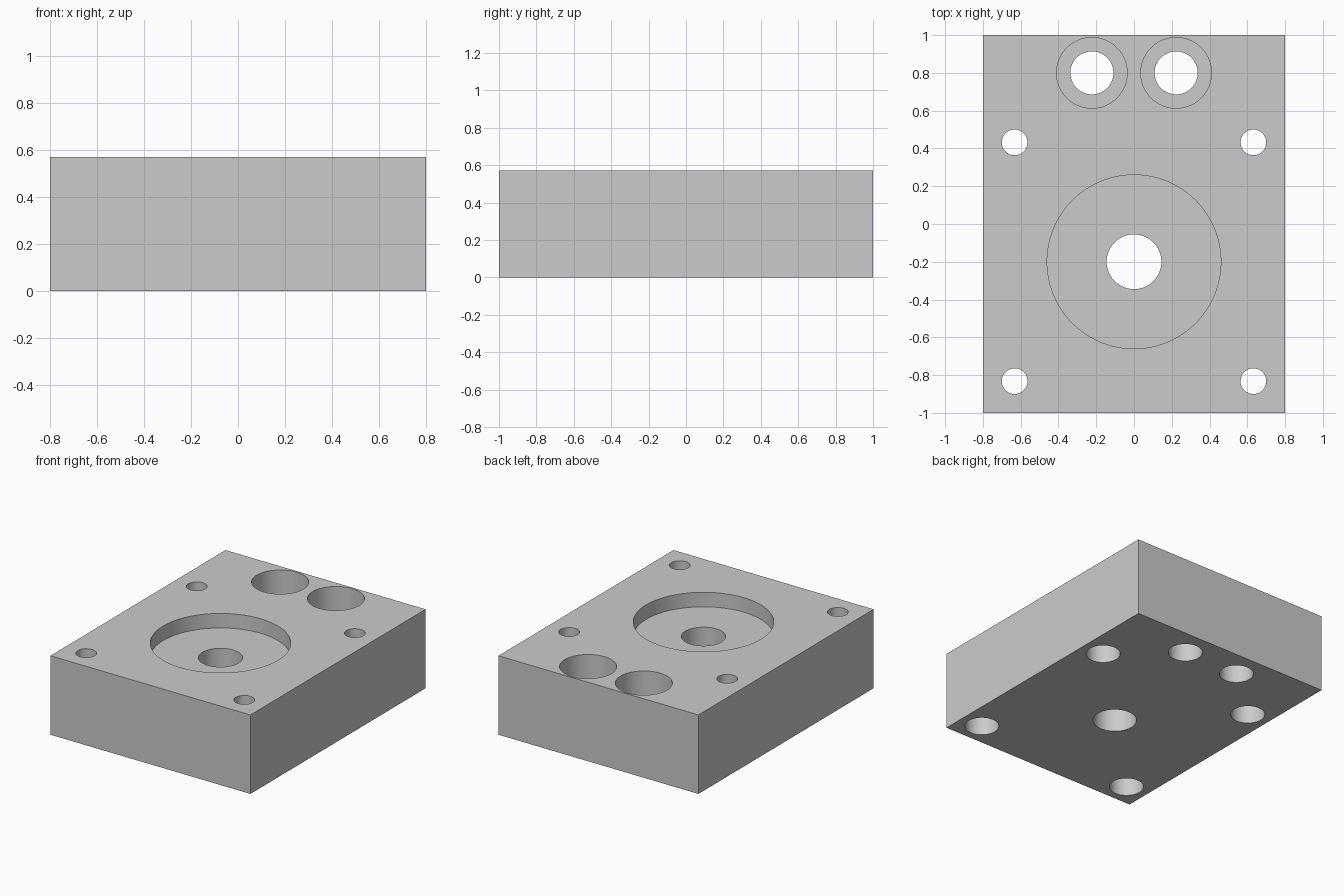
import bpy
import bmesh
import math
from mathutils import Matrix

if "Cube" in bpy.data.objects:
    bpy.data.objects.remove(bpy.data.objects["Cube"], do_unlink=True)

WIDTH, LENGTH, HEIGHT = 1.6, 2.0, 0.571
OVER = 0.1    # how far cutters reach past the block
SIDES = 96

# Plain grey metal
grey = bpy.data.materials.new("grey metal")
grey.use_nodes = True
colour = (0.6, 0.6, 0.6, 1)
grey.diffuse_color = colour
grey.node_tree.nodes["Principled BSDF"].inputs["Base Color"].default_value = colour


def make_object(name, bm):
    mesh = bpy.data.meshes.new(name)
    bm.to_mesh(mesh)
    bm.free()
    mesh.materials.append(grey)
    obj = bpy.data.objects.new(name, mesh)
    bpy.context.collection.objects.link(obj)
    return obj


def stepped_cutter(name, x, y, profile):
    """Turn (radius, z) steps into one closed solid around a vertical axis."""
    bm = bmesh.new()
    rings = []
    for radius, z in profile:
        rings.append([bm.verts.new((x + radius * math.cos(a), y + radius * math.sin(a), z))
                      for a in (2 * math.pi * i / SIDES for i in range(SIDES))])
    for low, high in zip(rings, rings[1:]):
        for i in range(SIDES):
            j = (i + 1) % SIDES
            bm.faces.new((low[i], low[j], high[j], high[i]))
    bm.faces.new(rings[0][::-1])
    bm.faces.new(rings[-1])
    bmesh.ops.recalc_face_normals(bm, faces=bm.faces)
    cutter = make_object(name, bm)
    cutter.hide_render = True
    return cutter


def counterbore(bottom_radius, top_radius, step_z):
    return [(bottom_radius, -OVER), (bottom_radius, step_z),
            (top_radius, step_z), (top_radius, HEIGHT + OVER)]


# Solid block
bm = bmesh.new()
bmesh.ops.create_cube(bm, size=1, matrix=Matrix.Translation((0, 0, HEIGHT / 2))
                      @ Matrix.Diagonal((WIDTH, LENGTH, HEIGHT, 1)))
block = make_object("mounting_block", bm)

# Wide shallow recess with a through hole
cutters = [stepped_cutter("centre_bore", 0, -0.2, counterbore(0.145, 0.46, HEIGHT - 0.105))]

for side, label in ((1, "left"), (-1, "right")):
    # Deep ports along the back edge
    cutters.append(stepped_cutter(label + "_port", side * 0.223, 0.8,
                                  counterbore(0.114, 0.187, HEIGHT - 0.34)))
    # Bolt holes, counterbored from below
    for y, end in ((-0.832, "front"), (0.432, "back")):
        cutters.append(stepped_cutter(f"{end}_{label}_bolt_hole", side * 0.632, y,
                                      counterbore(0.114, 0.068, 0.17)))

# Cut every hole, then drop the cutters
bpy.context.view_layer.objects.active = block
block.select_set(True)
for cutter in cutters:
    cut = block.modifiers.new(cutter.name, "BOOLEAN")
    cut.operation = "DIFFERENCE"
    cut.solver = "EXACT"
    cut.object = cutter
    bpy.ops.object.modifier_apply(modifier=cut.name)
    bpy.data.objects.remove(cutter, do_unlink=True)

bpy.ops.object.select_all(action="DESELECT")
block.select_set(True)
bpy.ops.object.shade_smooth_by_angle(angle=math.radians(30))
